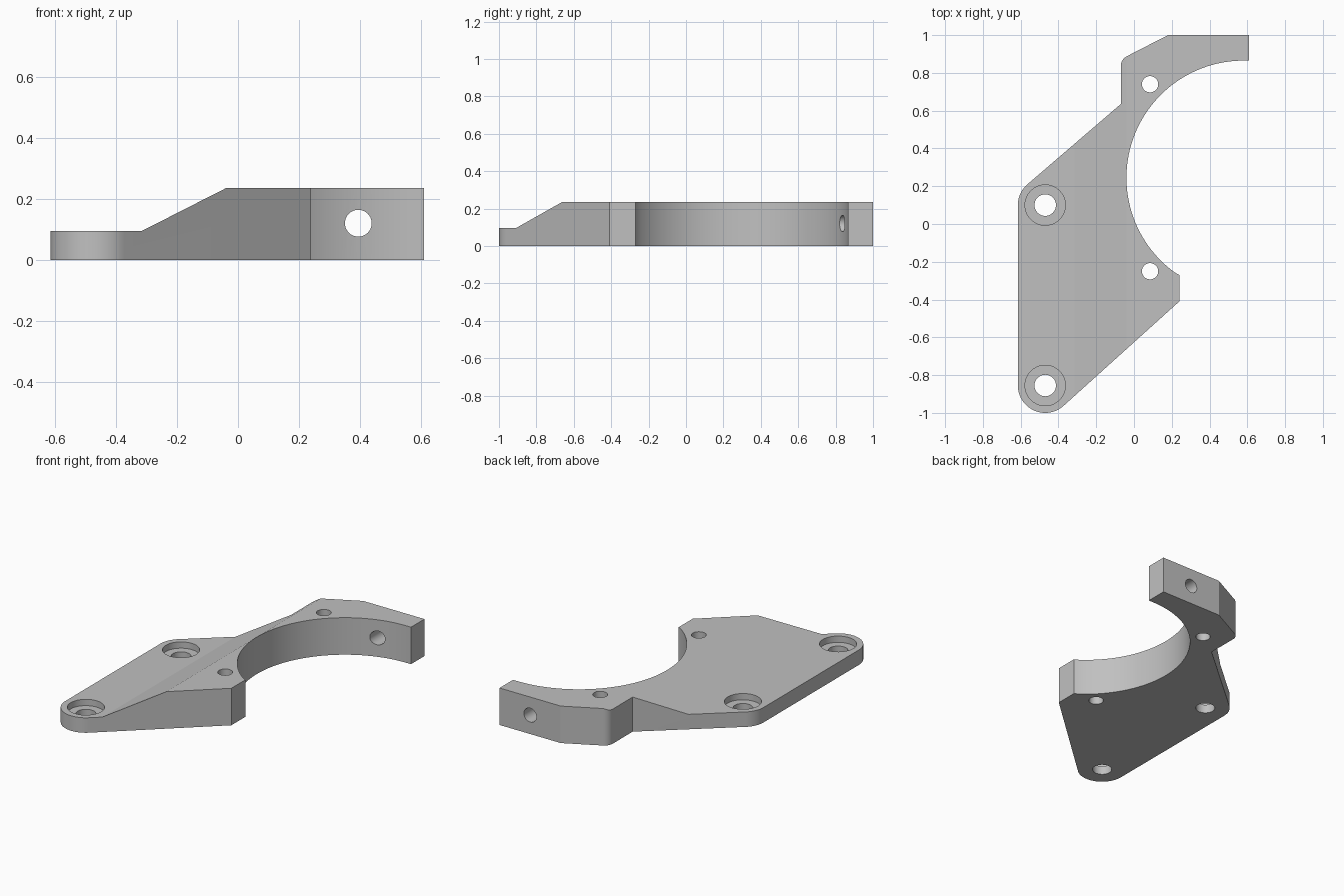
import bpy, bmesh
from math import sin, cos, pi, atan2, acos, hypot
from mathutils import Matrix, Vector

if "Cube" in bpy.data.objects:
    bpy.data.objects.remove(bpy.data.objects["Cube"], do_unlink=True)

TOP, LOW = 0.235, 0.095
BOSS_R = 0.145
BOSSES = [(-0.47, 0.10), (-0.47, -0.855)]
RING, RING_R = (0.58, 0.245), 0.62

grey = bpy.data.materials.new("machined grey")
grey.use_nodes = True
colour = (0.53, 0.53, 0.53, 1)
grey.diffuse_color = colour
grey.node_tree.nodes["Principled BSDF"].inputs["Base Color"].default_value = colour


def arc(centre, r, a0, a1, n):
    return [(centre[0] + r * cos(a0 + (a1 - a0) * i / n),
             centre[1] + r * sin(a0 + (a1 - a0) * i / n)) for i in range(n + 1)]


def tangent_angle(point, centre, r, side):
    """Angle on the circle where a line from the point touches it."""
    dx, dy = point[0] - centre[0], point[1] - centre[1]
    return atan2(dy, dx) + side * acos(r / hypot(dx, dy))


def prism(name, points, offset):
    """Closed solid from a planar polygon swept along an offset."""
    bm = bmesh.new()
    face = bm.faces.new([bm.verts.new(p) for p in points])
    swept = bmesh.ops.extrude_face_region(bm, geom=[face])["geom"]
    verts = [g for g in swept if isinstance(g, bmesh.types.BMVert)]
    bmesh.ops.translate(bm, verts=verts, vec=offset)
    bmesh.ops.recalc_face_normals(bm, faces=bm.faces)
    mesh = bpy.data.meshes.new(name)
    bm.to_mesh(mesh)
    bm.free()
    mesh.materials.append(grey)
    obj = bpy.data.objects.new(name, mesh)
    bpy.context.collection.objects.link(obj)
    return obj


def cut(body, cutter):
    mod = body.modifiers.new("cut", 'BOOLEAN')
    mod.operation, mod.solver, mod.object = 'DIFFERENCE', 'EXACT', cutter
    bpy.context.view_layer.objects.active = body
    bpy.ops.object.modifier_apply(modifier=mod.name)
    bpy.data.objects.remove(cutter, do_unlink=True)


def drill(body, x, y, r, z0=-0.1, z1=0.4):
    circle = arc((x, y), r, 0, 2 * pi, 40)[:-1]
    cut(body, prism("drill", [(a, b, z0) for a, b in circle], Vector((0, 0, z1 - z0))))


# Plate outline: arm, rounded shoulder, two boss ends, ring seat
notch, toe = (-0.07, 0.635), (0.24, -0.41)
upper = tangent_angle(notch, BOSSES[0], BOSS_R, 1) % (2 * pi)
lower = tangent_angle(toe, BOSSES[1], BOSS_R, -1) % (2 * pi)
ring_start = atan2(-0.27 - RING[1], 0.24 - RING[0]) % (2 * pi)
outline = [(0.61, 1.0), (0.18, 1.0)]
outline += arc((-0.01, 0.835), 0.06, 2.046, pi, 8)
outline += [notch]
outline += arc(BOSSES[0], BOSS_R, upper, pi, 12)
outline += arc(BOSSES[1], BOSS_R, pi, lower, 28)
outline += [toe, (0.24, -0.27)]
outline += arc(RING, RING_R, ring_start, pi / 2, 56)[1:]
outline += [(0.61, 0.865)]
bracket = prism("bracket", [(x, y, 0) for x, y in outline], Vector((0, 0, TOP)))

# Thin mounting flange with a ramp up to full thickness
ramp = [(-1, LOW), (-0.315, LOW), (-0.04, TOP), (0.157, TOP + 0.1), (-1, TOP + 0.1)]
cut(bracket, prism("ramp_cutter", [(x, -1.2, z) for x, z in ramp], Vector((0, 2.4, 0))))

# Counterbored mounting holes and small pin holes
for x, y in BOSSES:
    drill(bracket, x, y, 0.107, LOW - 0.04, 0.15)
    drill(bracket, x, y, 0.057)
for y in (0.74, -0.25):
    drill(bracket, 0.085, y, 0.043)

# Cross hole through the arm
cross = arc((0.395, 0.12), 0.044, 0, 2 * pi, 40)[:-1]
cut(bracket, prism("cross_drill", [(x, 0.6, z) for x, z in cross], Vector((0, 0.6, 0))))

# Smooth curved walls, keep machined edges sharp
bpy.ops.object.select_all(action='DESELECT')
bracket.select_set(True)
bpy.context.view_layer.objects.active = bracket
bpy.ops.object.shade_smooth_by_angle(angle=0.35)
